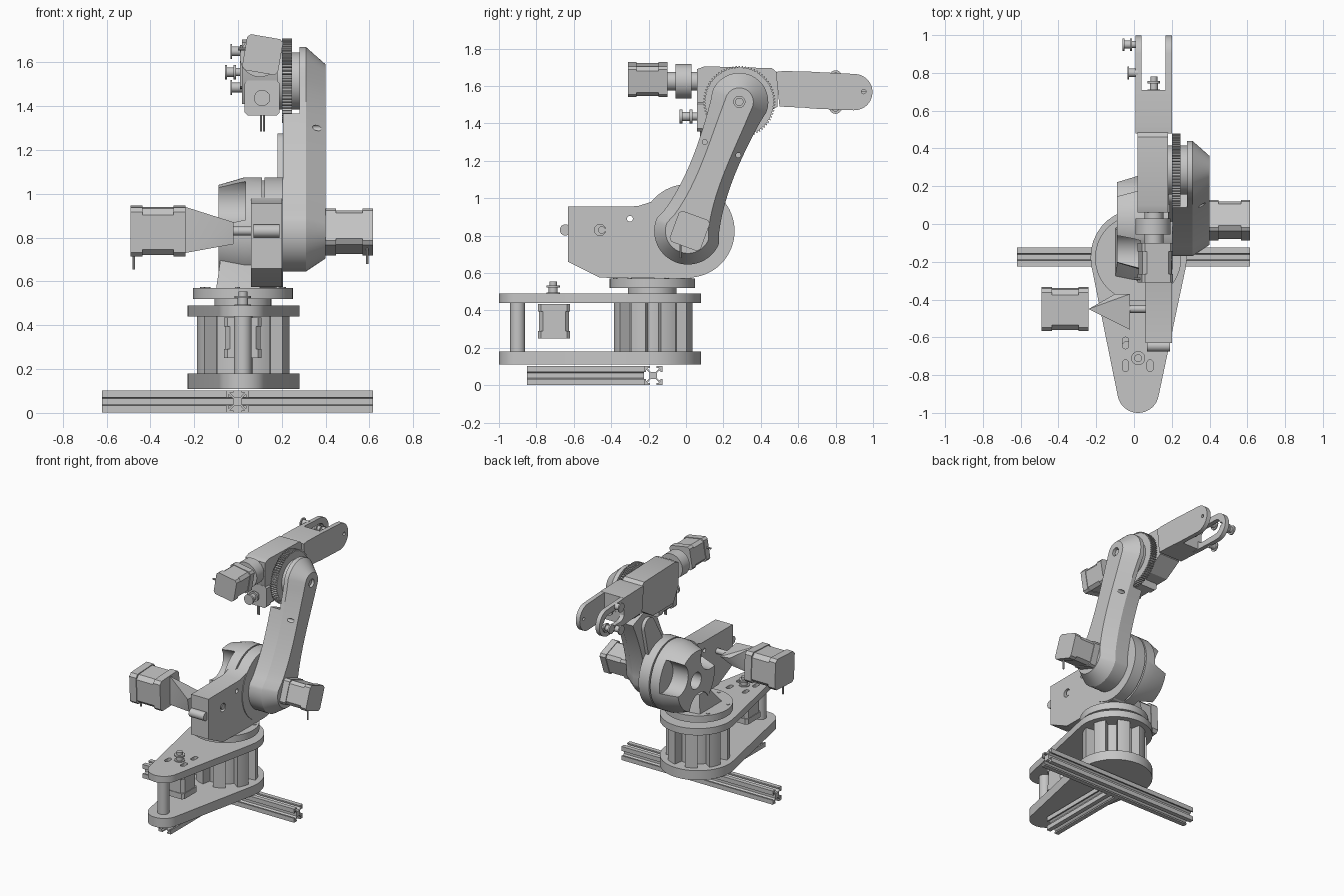
import bpy, bmesh, math
from math import pi, sin, cos, hypot, atan2, acos
from mathutils import Vector

if "Cube" in bpy.data.objects:
    bpy.data.objects.remove(bpy.data.objects["Cube"])

grey = bpy.data.materials.new("light_grey")
grey.diffuse_color = (0.56, 0.56, 0.56, 1)
grey.use_nodes = True
grey.node_tree.nodes["Principled BSDF"].inputs["Base Color"].default_value = grey.diffuse_color

def place(axis, t, p, q):
    return {'x': (t, p, q), 'y': (p, t, q), 'z': (p, q, t)}[axis]

def finish(name, bm):
    bmesh.ops.recalc_face_normals(bm, faces=bm.faces)
    me = bpy.data.meshes.new(name)
    bm.to_mesh(me)
    bm.free()
    me.materials.append(grey)
    ob = bpy.data.objects.new(name, me)
    bpy.context.collection.objects.link(ob)
    return ob

def loft(name, axis, rings):
    """rings: list of (position along axis, outline)"""
    bm = bmesh.new()
    loops = [[bm.verts.new(place(axis, t, *p)) for p in pts] for t, pts in rings]
    n = len(loops[0])
    for a, b in zip(loops, loops[1:]):
        for i in range(n):
            j = (i + 1) % n
            bm.faces.new((a[i], a[j], b[j], b[i]))
    bm.faces.new(loops[0])
    bm.faces.new(loops[-1])
    return finish(name, bm)

def prism(name, axis, pts, a, b):
    return loft(name, axis, [(a, pts), (b, pts)])

def circle(c, r, n=48):
    return [(c[0] + r * cos(2 * pi * i / n), c[1] + r * sin(2 * pi * i / n)) for i in range(n)]

def disc(name, axis, c, r, a, b, n=48):
    return prism(name, axis, circle(c, r, n), a, b)

def rect(p0, p1, q0, q1):
    return [(p0, q0), (p1, q0), (p1, q1), (p0, q1)]

def capsule(c1, r1, c2, r2, n=20):
    """outline around two circles"""
    dx, dy = c2[0] - c1[0], c2[1] - c1[1]
    d, a = atan2(dy, dx), acos((r1 - r2) / hypot(dx, dy))
    out = []
    for c, r, s, e in ((c1, r1, a, 2 * pi - a), (c2, r2, -a, a)):
        out += [(c[0] + r * cos(d + s + (e - s) * i / n),
                 c[1] + r * sin(d + s + (e - s) * i / n)) for i in range(n + 1)]
    return out

def hull(name, pts):
    bm = bmesh.new()
    for p in pts:
        bm.verts.new(p)
    bmesh.ops.convex_hull(bm, input=bm.verts)
    return finish(name, bm)

def cut(ob, *cutters):
    for c in cutters:
        m = ob.modifiers.new("cut", 'BOOLEAN')
        m.operation, m.object, m.solver = 'DIFFERENCE', c, 'EXACT'
        bpy.context.view_layer.objects.active = ob
        bpy.ops.object.modifier_apply(modifier=m.name)
        bpy.data.objects.remove(c)

def motor(name, axis, c, half, a, b, roll=0):
    def square(h, k):
        pts = [(h, -k), (h, k), (k, h), (-k, h), (-h, k), (-h, -k), (-k, -h), (k, -h)]
        return [(c[0] + p * cos(roll) - q * sin(roll), c[1] + p * sin(roll) + q * cos(roll))
                for p, q in pts]
    cap, core = square(half, half * .82), square(half * .95, half * .7)
    e = (b - a) * .22
    loft(name, axis, [(a, cap), (a + e, cap), (a + e, core), (b - e, core), (b - e, cap), (b, cap)])

def pulley(name, axis, c, r, a, b):
    d = b - a
    rings = [(0, 1), (.15, 1), (.15, .65), (.55, .65), (.55, 1), (.7, 1), (.7, .55), (1, .55)]
    loft(name, axis, [(a + d * t, circle(c, r * s, 24)) for t, s in rings])

# Slotted base rails
side = [(.05, -.05), (.05, -.018), (.04, -.018), (.04, -.033), (.02, -.014),
        (.02, .014), (.04, .033), (.04, .018), (.05, .018)]
rail = [(p * cos(k * pi / 2) - q * sin(k * pi / 2), p * sin(k * pi / 2) + q * cos(k * pi / 2))
        for k in range(4) for p, q in side]
prism("cross_rail", 'x', [(p - .175, q + .052) for p, q in rail], -.62, .615)
prism("front_rail", 'y', [(p - .003, q + .052) for p, q in rail], -.85, -.225)

# Teardrop base plates
BC = (.025, -.175)
tear = capsule(BC, .255, (.022, -.89), .11)
prism("lower_base_plate", 'z', tear, .11, .18)
top = prism("upper_base_plate", 'z', tear, .44, .49)
cut(top, *[prism("slot", 'z', capsule((x, y - .015), .016, (x, y + .0151), .0159, 8), .4, .52)
           for x, y in ((-.045, -.63), (-.045, -.75), (.085, -.75), (.085, -.63))])

# Base drum, pillars, front post and base motor
disc("base_drum", 'z', BC, .15, .17, .45)
for k in range(8):
    a0 = k * pi / 4 + pi / 8
    arc = [(r * cos(a0 + s), r * sin(a0 + s)) for r, ss in
           ((.135, (-.2, 0, .2)), (.215, (.2, .1, 0, -.1, -.2))) for s in ss]
    prism("base_pillar", 'z', [(BC[0] + p, BC[1] + q) for p, q in arc], .17, .45)
disc("front_post", 'z', (.022, -.90), .04, .17, .45, 32)
motor("base_motor", 'z', (.022, -.705), .085, .25, .435)
pulley("base_pulley", 'z', (.022, -.71), .037, .485, .555)

# Turntable
disc("turntable_neck", 'z', (.022, -.18), .13, .48, .53)
disc("turntable", 'z', (.022, -.18), .228, .52, .57, 64)

# Shoulder bracket
SC = (.01, .825)
body = [(-.63, .955), (-.63, .66), (-.46, .575), (.02, .57), (.1, .62), (.14, .8), (.08, 1.05),
        (-.03, 1.06), (-.10, 1.03), (-.17, .985), (-.26, .957)]
sh = prism("shoulder_bracket", 'x', body, .06, .2)
cut(sh, disc("hole", 'x', (-.30, .89), .016, 0, .3, 16), disc("hole", 'x', (-.46, .83), .03, .15, .3, 24))
disc("drive_shaft", 'x', (-.45, .83), .02, -.05, .195, 20)
disc("tensioner", 'x', (-.645, .83), .03, .07, .19, 24)
disc("shoulder_disc", 'x', SC, .25, .12, .205, 64)
hull("bracket_gusset", [(-.1, y, .565) for y in (-.28, -.02)] + [(.1, y, .565) for y in (-.32, .02)]
     + [(x, y, .70) for x in (-.08, .1) for y in (-.16, -.04)])

# Scalloped shoulder housing
hs = loft("shoulder_housing", 'x', [(-.09, circle(SC, .215, 64)), (.03, circle(SC, .25, 64)),
                                    (.11, circle(SC, .25, 64))])
for k in range(3):
    a = math.radians(20 + 120 * k)
    cut(hs, disc("bite", 'x', (SC[0] + .22 * cos(a), SC[1] + .22 * sin(a)), .115, -.2, .035, 32))
cut(hs, disc("bore", 'x', SC, .06, -.2, .0, 32))
disc("shoulder_bearing", 'x', SC, .045, -.02, .05, 32)

# Shoulder drive motor with its faceted coupling
motor("shoulder_motor", 'x', (-.45, .83), .112, -.49, -.24, .05)
hull("coupling", [(-.24, -.45, .73), (-.24, -.45, .94), (-.1, -.37, .85), (-.1, -.40, .78),
                  (-.02, -.37, .84), (-.02, -.56, .87), (-.02, -.54, .77)])
disc("motor_cable", 'z', (-.475, -.45), .006, .655, .73, 8)

# Upper arm, laid out along the line from shoulder to elbow
EL = (.285, 1.515)
L = hypot(EL[0] - SC[0], EL[1] - SC[1])
ux, uz = (EL[0] - SC[0]) / L, (EL[1] - SC[1]) / L

def arm_outline(rb, rt, waist, umax=None, n=14):
    half = [(-rb * cos(pi / 2 * i / n), rb * sin(pi / 2 * i / n)) for i in range(n + 1)]
    for i in range(1, n):
        f = i / n
        w = rb + (rt - rb) * f
        half.append((L * f, w - (w - waist) * sin(pi * f) ** .7))
    half += [(L + rt * sin(pi / 2 * i / n), rt * cos(pi / 2 * i / n)) for i in range(n + 1)]
    if umax:
        half = [(min(u, umax), v if u <= umax else waist * (1 - i / 99))
                for i, (u, v) in enumerate(half) if u <= umax + .04]
    pts = half + [(u, -v) for u, v in reversed(half) if v > 1e-5]
    return [(SC[0] + u * ux + v * uz, SC[1] + u * uz - v * ux) for u, v in pts]

wide, ridge = arm_outline(.18, .155, .122), arm_outline(.12, .075, .065)
arm = loft("upper_arm", 'x', [(.28, wide), (.31, wide), (.4, ridge)])
cut(arm, disc("hole", 'x', EL, .03, .36, .5, 24),
    *[disc("hole", 'x', c, .013, .2, .5, 16) for c in ((.10, 1.30), (.28, 1.23))])
prism("arm_inner_web", 'x', arm_outline(.18, .155, .122, .54), .205, .285)
prism("arm_rib", 'x', capsule((SC[0] + .15 * ux, SC[1] + .15 * uz), .1,
                              (SC[0] + .42 * ux, SC[1] + .42 * uz), .06), .18, .21)
disc("elbow_ring", 'x', EL, .022, .3, .385, 24)

# Motor on the outside of the shoulder joint
motor("elbow_motor", 'x', (.02, .825), .088, .4, .615, -.35)
disc("elbow_motor_cable", 'z', (.59, -.03), .006, .68, .76, 8)

# Elbow gear
teeth = []
for i in range(72):
    for s, r in ((-.3, .183), (-.15, .193), (.15, .193), (.3, .183)):
        a = 2 * pi * (i + s) / 72
        teeth.append((EL[0] + r * cos(a), EL[1] + r * sin(a)))
prism("elbow_gear", 'x', teeth, .2, .247)
disc("elbow_hub", 'x', EL, .13, .17, .285)

# Forearm housing and wrist fork
prism("forearm_housing", 'x', [(.06, 1.69), (.10, 1.705), (.46, 1.695), (.49, 1.67), (.49, 1.49),
                               (.36, 1.41), (.12, 1.41), (.06, 1.52)], .018, .18)
prism("wrist_block", 'x', [(.48, 1.675), (.52, 1.68), (.71, 1.675), (.71, 1.48), (.5, 1.49)], .008, .2)
for x in (.008, .168):
    prong = prism("wrist_prong", 'x', capsule((.68, 1.577), .098, (.9, 1.567), .097), x, x + .032)
    cut(prong, disc("hole", 'x', (.95, 1.57), .012, -.1, .3, 16))
    if x < .1:
        cut(prong, prism("window", 'x', capsule((.76, 1.57), .055, (.89, 1.57), .054), -.1, .3))

# Forearm drive motor and coupling
motor("forearm_motor", 'y', (.112, 1.635), .083, -.31, -.10, -.17)
disc("forearm_shaft", 'y', (.105, 1.625), .05, -.11, .08, 32)
disc("forearm_coupling", 'y', (.10, 1.625), .092, -.055, .03)
disc("forearm_cable", 'x', (-.29, 1.66), .007, -.0, .06, 8)

# Wrist drive motor below the forearm
motor("wrist_motor", 'y', (.11, 1.437), .08, .06, .27)
pulley("wrist_motor_pulley", 'y', (.11, 1.437), .037, -.035, .065)
for x in (.105, .118):
    disc("wrist_cable", 'z', (x, .08), .005, 1.285, 1.37, 8)

# Wrist pulleys and idlers
pulley("tip_pulley", 'x', (.95, 1.555), .033, -.06, .012)
for z in (1.485, 1.65):
    disc("idler", 'x', (.8, z), .022, -.035, .02, 20)
    disc("idler_flange", 'x', (.8, z), .034, -.035, -.027, 20)
pulley("fork_pulley", 'y', (.105, 1.57), .033, .70, .78)

# Plate bolts on the base
for k in range(6):
    a = k * pi / 3 + .4
    disc("turntable_bolt", 'z', (.022 + .2 * cos(a), -.18 + .2 * sin(a)), .012, .565, .574, 12)

for ob in bpy.data.objects:
    ob.select_set(True)
    bpy.context.view_layer.objects.active = ob
bpy.ops.object.shade_smooth_by_angle(angle=math.radians(30))
